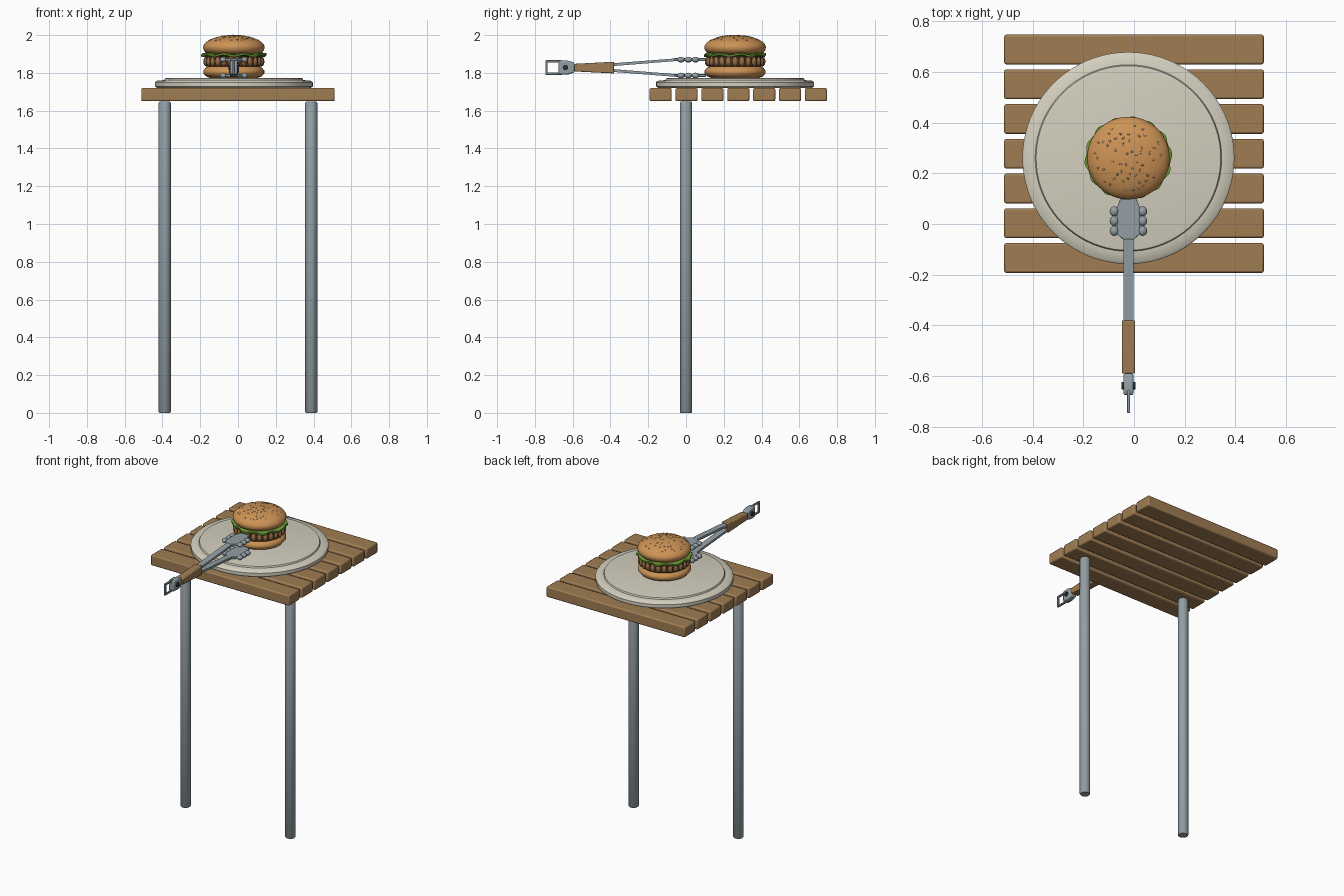
import bpy, bmesh, math, random
from mathutils import Vector, Matrix

old = bpy.data.objects.get("Cube")
if old:
    bpy.data.objects.remove(old)
random.seed(4)
CX, CY, TZ = -0.022, 0.26, 1.828   # food centre and tongs mid height


def material(name, *srgb):
    col = [(c / 255) ** 2.2 for c in srgb] + [1]
    m = bpy.data.materials.new(name)
    m.use_nodes = True
    m.diffuse_color = col
    m.node_tree.nodes["Principled BSDF"].inputs["Base Color"].default_value = col
    return m


wood = material("wood", 158, 124, 84)
steel = material("steel", 146, 158, 163)
ceramic = material("ceramic", 210, 206, 189)
bread = material("bread", 204, 146, 86)
meat = material("meat", 150, 108, 70)
dark_meat = material("dark meat", 92, 62, 42)
green = material("lettuce green", 104, 148, 52)
seed_mat = material("sesame", 186, 158, 122)
black = material("dark pivot", 50, 54, 58)


def finish(name, bm, mat, smooth=True, bevel=0):
    bmesh.ops.recalc_face_normals(bm, faces=bm.faces)
    me = bpy.data.meshes.new(name)
    bm.to_mesh(me)
    bm.free()
    me.materials.append(mat)
    ob = bpy.data.objects.new(name, me)
    bpy.context.collection.objects.link(ob)
    if bevel:
        mod = ob.modifiers.new("Bevel", "BEVEL")
        mod.width, mod.segments = bevel, 2
    if smooth:
        bpy.ops.object.select_all(action="DESELECT")
        ob.select_set(True)
        bpy.context.view_layer.objects.active = ob
        bpy.ops.object.shade_smooth_by_angle(angle=math.radians(40))
    return ob


def box(name, centre, size, mat, bevel=0.0):
    bm = bmesh.new()
    bmesh.ops.create_cube(bm, size=1)
    bmesh.ops.transform(bm, verts=bm.verts,
                        matrix=Matrix.Translation(centre) @ Matrix.Diagonal((*size, 1)))
    return finish(name, bm, mat, True, bevel)


def lathe(name, profile, mat, x=CX, y=CY, sides=64):
    bm = bmesh.new()
    vs = [bm.verts.new((x + r, y, z)) for r, z in profile]
    es = [bm.edges.new(p) for p in zip(vs, vs[1:])]
    bmesh.ops.spin(bm, geom=vs + es, cent=(x, y, 0), axis=(0, 0, 1),
                   angle=math.tau, steps=sides)
    bmesh.ops.remove_doubles(bm, verts=bm.verts, dist=1e-5)
    return finish(name, bm, mat)


def prism(name, outline, axis, low, high, mat, bevel=0.0):
    """Extrude a 2D outline along x (outline is y, z) or z (outline is x, y)."""
    bm = bmesh.new()
    place = (lambda a, b: (low, a, b)) if axis == "x" else (lambda a, b: (a, b, low))
    f = bm.faces.new([bm.verts.new(place(a, b)) for a, b in outline])
    out = bmesh.ops.extrude_face_region(bm, geom=[f])
    shift = Vector((1, 0, 0) if axis == "x" else (0, 0, 1)) * (high - low)
    bmesh.ops.translate(bm, vec=shift,
                        verts=[v for v in out["geom"] if isinstance(v, bmesh.types.BMVert)])
    return finish(name, bm, mat, True, bevel)


def blobs(name, places, size, mat, detail=12):
    """Ellipsoids joined in one mesh; each place is (position, rotation matrix)."""
    bm = bmesh.new()
    for pos, rot in places:
        bmesh.ops.create_uvsphere(
            bm, u_segments=detail, v_segments=max(6, detail // 2), radius=1,
            matrix=Matrix.Translation(pos) @ rot @ Matrix.Diagonal((*size, 1)))
    return finish(name, bm, mat)


# Table: slats and two round legs
for i in range(7):
    box(f"slat_{i + 1}", (0, -0.134 + i * 0.137, 1.685), (1.024, 0.117, 0.07), wood, 0.008)
for side, x in (("left", 0.388), ("right", -0.388)):
    lathe(f"{side}_leg", [(0, 0), (0.028, 0), (0.032, 0.005), (0.032, 1.64),
                          (0.028, 1.648), (0, 1.648)], steel, x, 0, 24)

# Plate with a raised middle
lathe("plate", [(0, 1.72), (0.405, 1.72), (0.418, 1.728), (0.418, 1.75), (0.41, 1.758),
                (0.368, 1.762), (0.364, 1.771), (0.355, 1.773), (0, 1.773)], ceramic, sides=80)

# Buns
lathe("bottom_bun", [(0, 1.773), (0.125, 1.773), (0.148, 1.782), (0.161, 1.798),
                     (0.161, 1.812), (0.15, 1.827), (0.135, 1.834), (0, 1.834)], bread)
dome = [(0.163 * math.cos(a), 1.934 + 0.066 * math.sin(a))
        for a in (math.pi / 2 * i / 12 for i in range(13))]
lathe("top_bun", [(0, 1.9), (0.13, 1.9), (0.15, 1.908), (0.16, 1.921)] + dome, bread)

# Patty with a lumpy rim
lathe("patty", [(0, 1.834), (0.146, 1.834), (0.152, 1.84), (0.152, 1.882),
                (0.146, 1.888), (0, 1.888)], dark_meat)
rim = []
for i in range(26):
    a = math.tau * i / 26
    rim.append(((CX + 0.148 * math.cos(a), CY + 0.148 * math.sin(a), 1.86),
                Matrix.Rotation(a, 4, "Z")))
blobs("patty_lumps", rim, (0.014, 0.0165, 0.025), meat)

# Wavy lettuce leaf
bm = bmesh.new()
rings = []
N = 96
for r, wave, z in ((0.1, 0, 1.888), (0.15, 0.004, 1.889), (1, 0.006, 1.89),
                   (1, 0.006, 1.9), (0.15, 0.004, 1.903), (0.1, 0, 1.903)):
    ring = []
    for i in range(N):
        a = math.tau * i / N
        edge = r if r < 1 else 0.161 + 0.009 * math.cos(a) ** 2 + 0.004 * math.sin(14 * a)
        ring.append(bm.verts.new((CX + edge * math.cos(a), CY + edge * math.sin(a),
                                  z + wave * math.sin(9 * a))))
    rings.append(ring)
for lo, hi in zip(rings, rings[1:]):
    for i in range(N):
        j = (i + 1) % N
        bm.faces.new((lo[i], lo[j], hi[j], hi[i]))
finish("lettuce", bm, green)

# Sesame seeds scattered on the dome
seeds = []
while len(seeds) < 55:
    r, a = 0.135 * math.sqrt(random.random()), random.uniform(0, math.tau)
    t = math.acos(r / 0.163)
    p = Vector((CX + r * math.cos(a), CY + r * math.sin(a), 1.934 + 0.066 * math.sin(t)))
    if all((p - q).length > 0.018 for q, _ in seeds):
        n = Vector((math.cos(t) * math.cos(a) / 0.163, math.cos(t) * math.sin(a) / 0.163,
                    math.sin(t) / 0.066))
        turn = n.to_track_quat("Z", "Y").to_matrix().to_4x4()
        seeds.append((p, turn @ Matrix.Rotation(random.uniform(0, math.tau), 4, "Z")))
blobs("sesame_seeds", seeds, (0.006, 0.0035, 0.0025), seed_mat, 8)

# Tongs: mirrored arms, paddles and finger knobs
paddle = [(0.02, -0.062), (0.045, -0.04), (0.045, 0.065), (0.03, 0.105)]
paddle += [(-x, y) for x, y in reversed(paddle)]
for name, s in (("upper", 1), ("lower", -1)):
    z = TZ + s * 0.042
    arm = [(-0.4, TZ + s * 0.007), (-0.05, z - 0.007), (-0.05, z + 0.007), (-0.4, TZ + s * 0.022)]
    if s < 0:
        arm[1], arm[2] = arm[2], arm[1]
    prism(f"{name}_tong_arm", arm, "x", CX - 0.02, CX + 0.02, steel)
    prism(f"{name}_tong_paddle", [(CX + x, y) for x, y in paddle], "z",
          z - 0.008, z + 0.008, steel, 0.003)
    knobs = [((CX + side * 0.056, y, z), Matrix())
             for side in (1, -1) for y in (-0.027, 0.012, 0.05)]
    blobs(f"{name}_tong_knobs", knobs, (0.018, 0.02, 0.015), steel, 16)

# Tapered wooden grip
prism("tong_grip", [(-0.59, TZ - 0.02), (-0.38, TZ - 0.031), (-0.38, TZ + 0.031),
                    (-0.59, TZ + 0.02)], "x", CX - 0.026, CX + 0.026, wood, 0.005)

# End joint, pivot pin and hanging loop
prism("tong_joint", [(-0.59, TZ - 0.027), (-0.59, TZ + 0.027), (-0.63, TZ + 0.038),
                     (-0.675, TZ + 0.036), (-0.675, TZ - 0.036), (-0.63, TZ - 0.038)],
      "x", CX - 0.02, CX + 0.02, steel, 0.008)
bm = bmesh.new()
bmesh.ops.create_cone(bm, cap_ends=True, segments=20, radius1=0.014, radius2=0.014, depth=0.056,
                      matrix=Matrix.Translation((CX, -0.638, TZ)) @ Matrix.Rotation(math.pi / 2, 4, "Y"))
finish("pivot_pin", bm, black)
for name, s in (("upper", 1), ("lower", -1)):
    box(f"{name}_loop_bar", (CX, -0.7, TZ + s * 0.033), (0.012, 0.09, 0.012), steel, 0.003)
box("loop_end", (CX, -0.739, TZ), (0.012, 0.012, 0.078), steel, 0.003)
